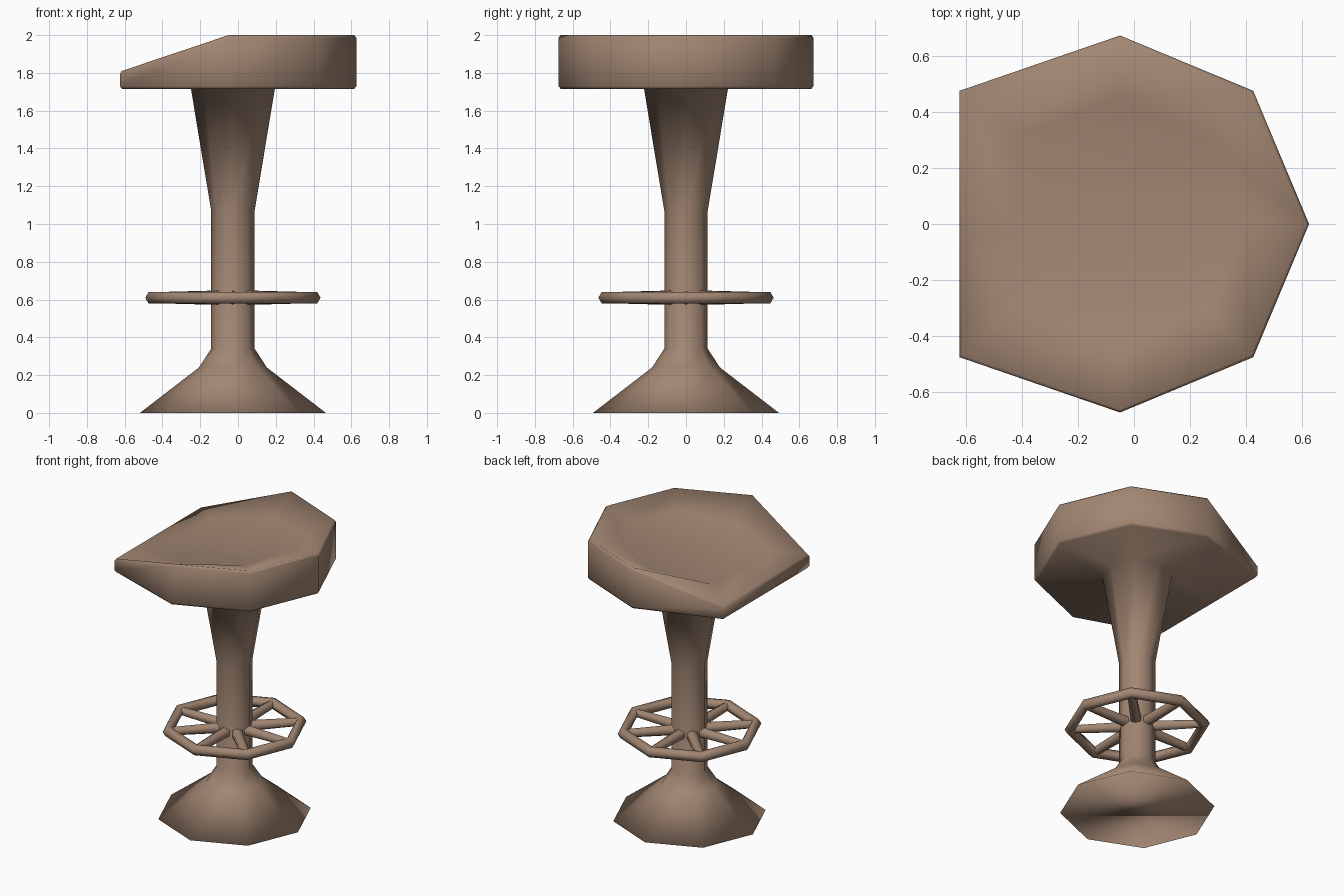
import bpy, bmesh, math
from mathutils import Vector, Matrix

if "Cube" in bpy.data.objects:
    bpy.data.objects.remove(bpy.data.objects["Cube"])

CX = -0.027          # axis of the column
N = 8


def finish(bm, name, angle):
    bmesh.ops.recalc_face_normals(bm, faces=bm.faces)
    me = bpy.data.meshes.new(name)
    bm.to_mesh(me)
    bm.free()
    ob = bpy.data.objects.new(name, me)
    bpy.context.collection.objects.link(ob)
    bpy.ops.object.select_all(action='DESELECT')
    ob.select_set(True)
    bpy.context.view_layer.objects.active = ob
    if angle:
        bpy.ops.object.shade_smooth_by_angle(angle=math.radians(angle))
    else:
        bpy.ops.object.shade_smooth()
    return ob


def ring_point(r, z, i):
    a = 2 * math.pi * i / N
    return (CX + r * math.cos(a), r * math.sin(a), z)


def bridge(bm, a, b):
    n = len(a)
    for i in range(n):
        j = (i + 1) % n
        bm.faces.new((a[i], a[j], b[j], b[i]))


# Seat outline: octagon squared off and lowered at one side
outline = [(0.627, 0, 2.0), (0.427, 0.477, 2.0), (-0.05, 0.675, 2.0), (-0.625, 0.477, 1.81),
           (-0.625, 0, 1.81), (-0.625, -0.477, 1.81), (-0.05, -0.675, 2.0), (0.427, -0.477, 2.0)]


def seat_ring(scale, height):
    pts = []
    for x, y, z in outline:
        sx = -0.05 + (x + 0.05) * scale
        pts.append((sx, y * scale, height(sx, z)))
    return pts


# Pedestal: flared base, column and seat support, running on into the seat
profile = [(0.492, 0), (0.18, 0.24), (0.115, 0.34), (0.115, 1.07), (0.222, 1.715)]
levels = [[ring_point(r, z, i) for i in range(N)] for r, z in profile]

# Seat: underside, chamfered rim, then a dished top with a sloping floor
levels += [
    seat_ring(0.982, lambda x, z: 1.715),
    seat_ring(1.0, lambda x, z: 1.73),
    seat_ring(1.0, lambda x, z: z - 0.015),
    seat_ring(0.984, lambda x, z: z),
    seat_ring(0.66, lambda x, z: 1.905 + 0.13 * x),
]
bm = bmesh.new()
rings = [[bm.verts.new(p) for p in lv] for lv in levels]
for a, b in zip(rings, rings[1:]):
    bridge(bm, a, b)
bm.faces.new(rings[0])
bm.faces.new(rings[-1])
finish(bm, "seat_and_pedestal", None)

# Foot ring: hexagonal tube around an octagon
FOOT_Z, MAJOR, MINOR = 0.61, 0.429, 0.035
bm = bmesh.new()
loops = []
for k in range(6):
    a = math.pi * k / 3
    loops.append([bm.verts.new(ring_point(MAJOR + MINOR * math.cos(a),
                                          FOOT_Z + MINOR * math.sin(a), i)) for i in range(N)])
for k in range(6):
    bridge(bm, loops[k], loops[(k + 1) % 6])
finish(bm, "foot_ring", 65)

# Spokes from the column to each corner of the foot ring, thicker at the column
bm = bmesh.new()
for i in range(N):
    a = 2 * math.pi * i / N
    mid = Vector((CX, 0, FOOT_Z)) + 0.255 * Vector((math.cos(a), math.sin(a), 0))
    m = (Matrix.Translation(mid) @ Matrix.Rotation(a, 4, 'Z')
         @ Matrix.Rotation(math.pi / 2, 4, 'Y') @ Matrix.Rotation(math.pi / 6, 4, 'Z'))
    bmesh.ops.create_cone(bm, cap_ends=True, segments=6, radius1=0.038, radius2=0.029,
                          depth=0.34, matrix=m)
finish(bm, "foot_spokes", 65)

# Brown finish
mat = bpy.data.materials.new("brown")
mat.diffuse_color = (0.36, 0.24, 0.17, 1)
mat.use_nodes = True
mat.node_tree.nodes["Principled BSDF"].inputs["Base Color"].default_value = mat.diffuse_color
for ob in bpy.context.collection.objects:
    ob.data.materials.append(mat)
